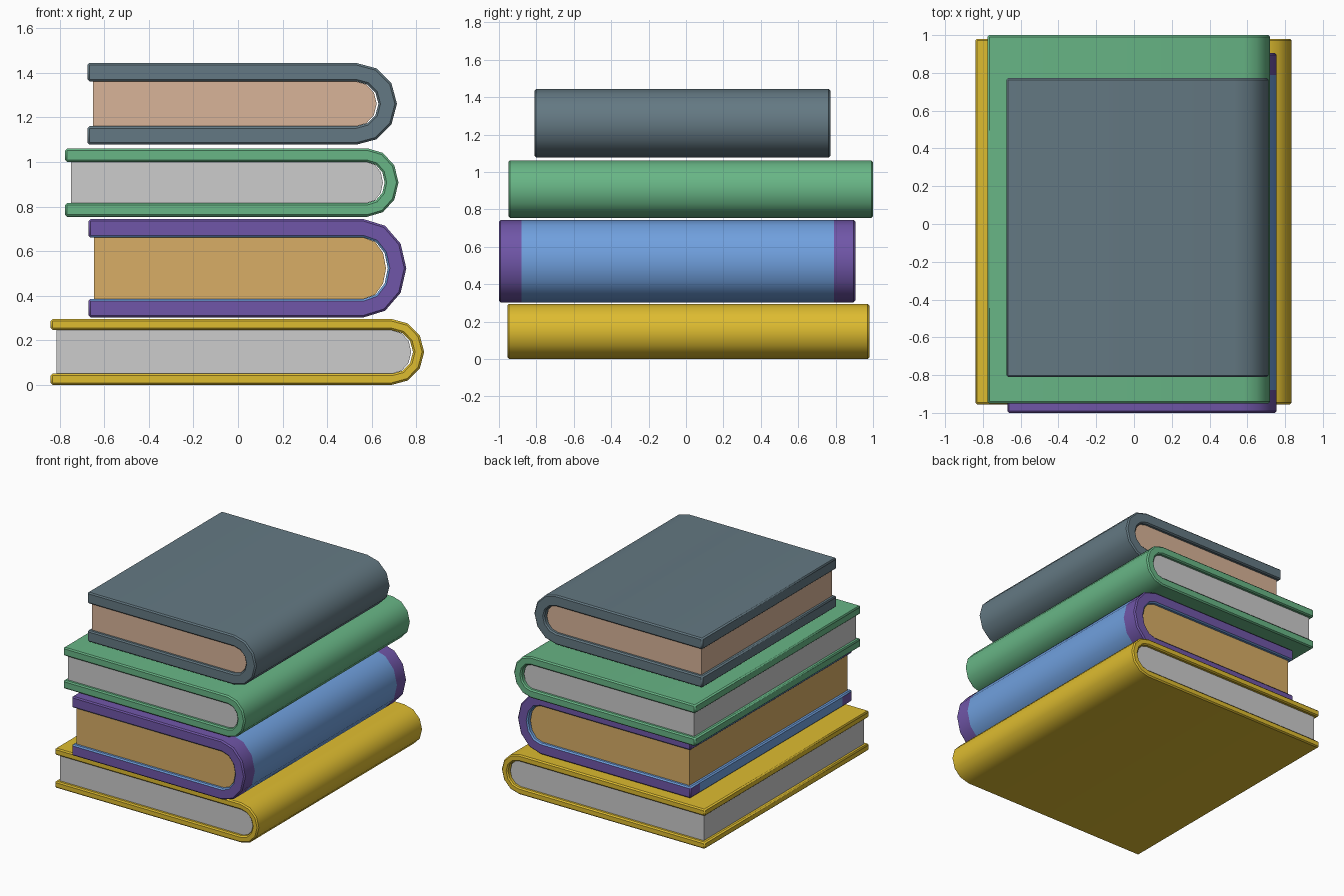
import bpy, bmesh, math

if "Cube" in bpy.data.objects:
    bpy.data.objects.remove(bpy.data.objects["Cube"])


def lin(c):
    c /= 255
    return c / 12.92 if c <= 0.04045 else ((c + 0.055) / 1.055) ** 2.4


def material(name, rgb):
    m = bpy.data.materials.new(name)
    m.diffuse_color = (*[lin(c) for c in rgb], 1)
    m.use_nodes = True
    m.node_tree.nodes["Principled BSDF"].inputs["Base Color"].default_value = m.diffuse_color
    return m


yellow = material("yellow cover", (222, 188, 48))
purple = material("purple cover", (112, 86, 168))
blue = material("blue cover", (112, 160, 222))
green = material("green cover", (104, 182, 134))
slate = material("slate cover", (100, 121, 131))
grey = material("grey paper", (204, 204, 204))
tan = material("tan paper", (216, 174, 102))
peach = material("peach paper", (216, 180, 152))


def half_round(x0, xc, rx, zc, rz):
    """Flat bottom, six-sided round spine, flat top."""
    pts = [(x0, zc - rz)]
    for i in range(7):
        a = math.radians(-90 + 30 * i)
        pts.append((xc + rx * math.cos(a), zc + rz * math.sin(a)))
    return pts + [(x0, zc + rz)]


def finish(bm, name, mats):
    bmesh.ops.recalc_face_normals(bm, faces=bm.faces)
    me = bpy.data.meshes.new(name)
    bm.to_mesh(me)
    bm.free()
    for m in mats:
        me.materials.append(m)
    ob = bpy.data.objects.new(name, me)
    bpy.context.collection.objects.link(ob)
    bpy.ops.object.select_all(action='DESELECT')
    ob.select_set(True)
    bpy.context.view_layer.objects.active = ob
    bpy.ops.object.shade_smooth_by_angle(angle=math.radians(38))
    return ob


def cover(name, mats, outer, inner, y0, y1, bands=None):
    bm = bmesh.new()
    rings = [[[bm.verts.new((x, y, z)) for x, z in prof] for y in (y0, y1)]
             for prof in (outer, inner)]
    (of, ob), (nf, nb) = rings
    n = len(outer)
    for i in range(n - 1):
        j = i + 1
        bm.faces.new((of[i], of[j], ob[j], ob[i]))
        lining = bm.faces.new((nf[i], nb[i], nb[j], nf[j]))
        lining.material_index = 1 if bands else 0
        bm.faces.new((of[i], nf[i], nf[j], of[j]))
        bm.faces.new((ob[i], ob[j], nb[j], nb[i]))
    for k in (0, n - 1):
        bm.faces.new((of[k], ob[k], nb[k], nf[k]))
    bmesh.ops.recalc_face_normals(bm, faces=bm.faces)
    # small chamfer on the board edges
    sharp = [e for e in bm.edges if e.calc_face_angle(0) > math.radians(50)]
    bmesh.ops.bevel(bm, geom=sharp, offset=0.009, segments=1,
                    affect='EDGES', clamp_overlap=True, material=-1)
    # contrasting middle between the two end bands
    if bands:
        for y in bands:
            bmesh.ops.bisect_plane(bm, geom=bm.verts[:] + bm.edges[:] + bm.faces[:],
                                   plane_co=(0, y, 0), plane_no=(0, 1, 0))
        for f in bm.faces:
            if bands[0] < f.calc_center_median().y < bands[1]:
                f.material_index = 1
    finish(bm, name, mats)


def pages(name, mat, prof, y0, y1):
    bm = bmesh.new()
    front = [bm.verts.new((x, y0, z)) for x, z in prof]
    back = [bm.verts.new((x, y1, z)) for x, z in prof]
    bm.faces.new(front)
    bm.faces.new(back[::-1])
    n = len(prof)
    for i in range(n):
        j = (i + 1) % n
        bm.faces.new((front[i], back[i], back[j], front[j]))
    finish(bm, name, [mat])


def book(name, mats, paper, x0, x1, xc, y0, y1, z0, z1, t, bands=None):
    zc, rz, rx, lip = (z0 + z1) / 2, (z1 - z0) / 2, x1 - xc, 0.025
    outer = half_round(x0, xc, rx, zc, rz)
    inner = half_round(x0, xc, rx - t, zc, rz - t)
    cover(name + "_cover", mats, outer, inner, y0, y1, bands)
    block = half_round(x0 + lip, xc, rx - t - 0.008, zc, rz - t)
    pages(name + "_pages", paper, block, y0 + lip, y1 - lip)


# the stack, bottom to top
book("yellow_book", [yellow], grey, -0.84, 0.835, 0.69, -0.955, 0.98, 0.0, 0.295, 0.05)
book("banded_book", [purple, blue], tan, -0.67, 0.755, 0.565, -1.0, 0.905, 0.303, 0.743, 0.083,
     bands=(-0.88, 0.79))
book("green_book", [green], grey, -0.775, 0.72, 0.58, -0.95, 1.0, 0.754, 1.061, 0.062)
book("slate_book", [slate], peach, -0.675, 0.713, 0.53, -0.81, 0.772, 1.077, 1.444, 0.083)
